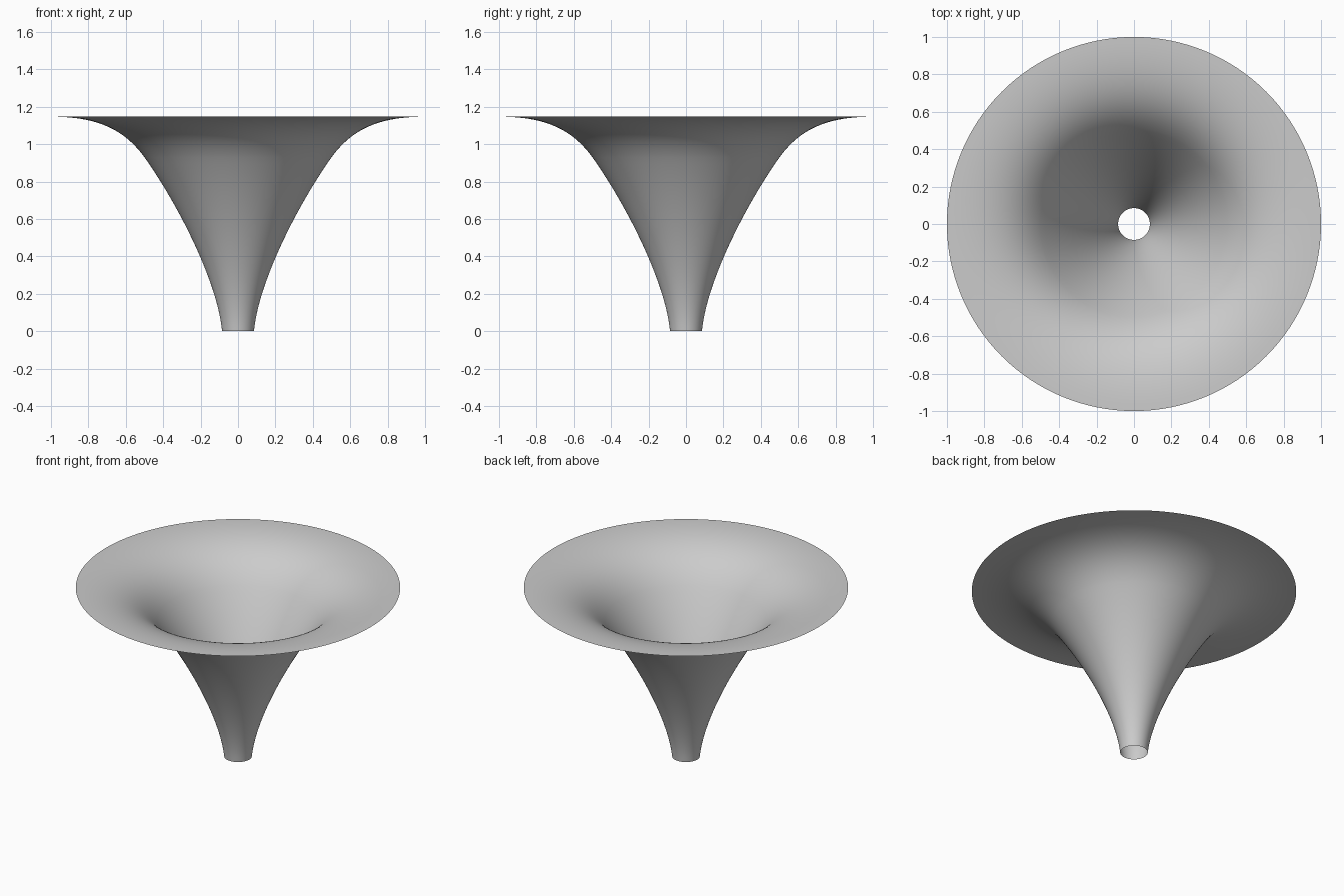
import bpy, bmesh, math
from mathutils import Vector, Matrix
from mathutils.geometry import interpolate_bezier

cube = bpy.data.objects.get("Cube")
if cube:
    bpy.data.objects.remove(cube, do_unlink=True)

# Plain grey material
grey = bpy.data.materials.new("grey")
grey.use_nodes = True
colour = (0.6, 0.6, 0.6, 1)
grey.diffuse_color = colour
grey.node_tree.nodes["Principled BSDF"].inputs["Base Color"].default_value = colour


def point(r, z):
    return Vector((r, 0, z))


# Profile: steep throat, then a lip that flattens out
throat = interpolate_bezier(point(0.085, 0), point(0.11, 0.26),
                            point(0.31, 0.66), point(0.5, 0.93), 24)
lip = interpolate_bezier(point(0.5, 0.93), point(0.6, 1.065),
                         point(0.73, 1.147), point(1, 1.147), 24)
profile = throat + lip[1:]

# Open funnel: the profile spun once around z
bm = bmesh.new()
verts = [bm.verts.new(p) for p in profile]
edges = [bm.edges.new(pair) for pair in zip(verts, verts[1:])]
bmesh.ops.spin(bm, geom=verts + edges, cent=(0, 0, 0), axis=(0, 0, 1),
               angle=math.tau, steps=128, use_merge=True)
bmesh.ops.remove_doubles(bm, verts=bm.verts, dist=0.0001)
bmesh.ops.recalc_face_normals(bm, faces=bm.faces)
for face in bm.faces:
    face.smooth = True
# Normals point up, into the bowl
if sum(f.normal.z for f in bm.faces) < 0:
    bmesh.ops.reverse_faces(bm, faces=bm.faces)
mesh = bpy.data.meshes.new("funnel")
bm.to_mesh(mesh)
bm.free()
mesh.materials.append(grey)
funnel = bpy.data.objects.new("funnel", mesh)
bpy.context.collection.objects.link(funnel)
